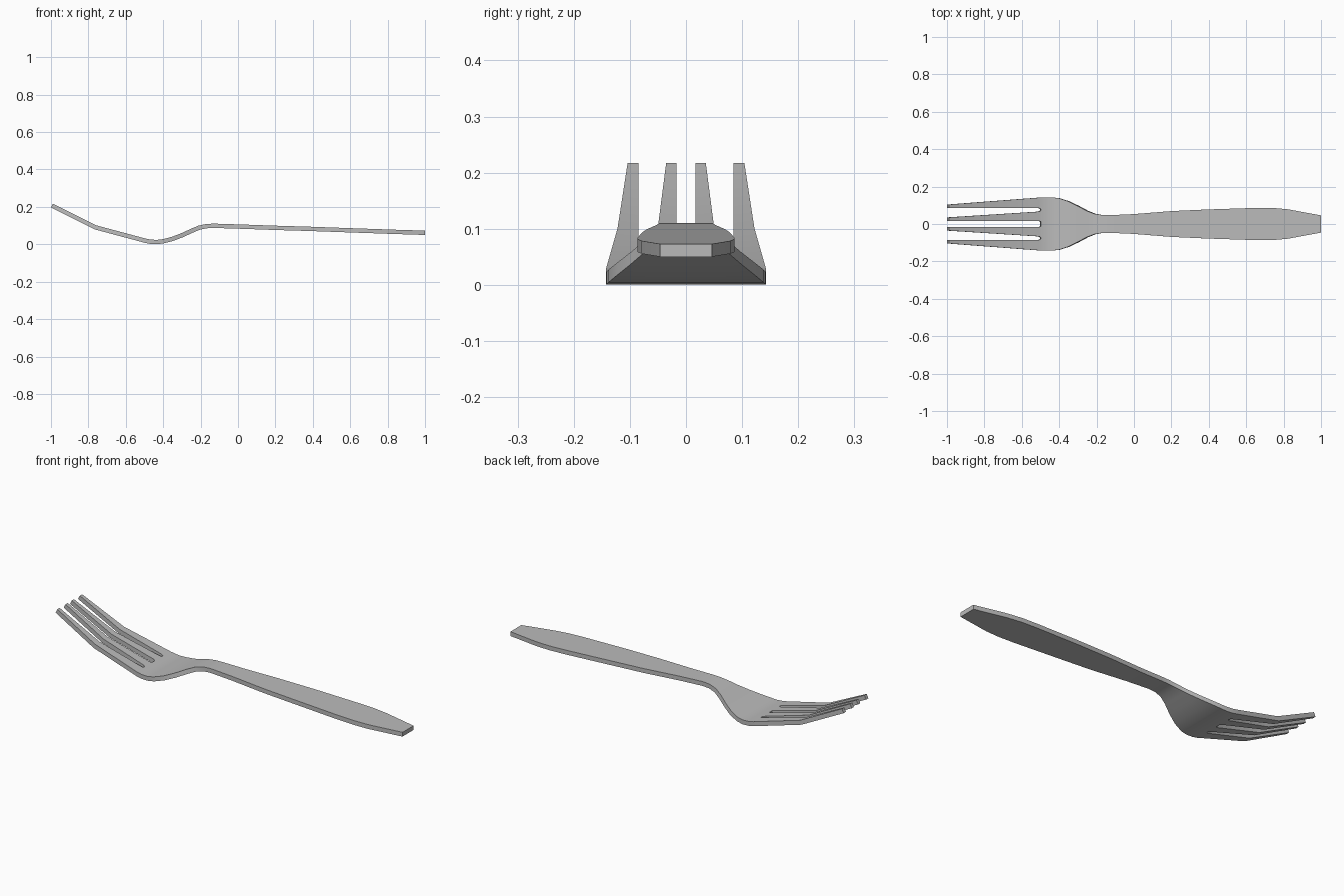
import bpy, bmesh

cube = bpy.data.objects.get("Cube")
if cube:
    bpy.data.objects.remove(cube)

THICKNESS = 0.023
SLOT_END = -0.5

# Stations from tine tips to handle end: x, mid height, half width
STATIONS = [
    (-0.995, 0.207, 0.104), (-0.76, 0.09, 0.122), (-0.51, 0.023, 0.141),
    (SLOT_END, 0.02, 0.142), (-0.47, 0.014, 0.143), (-0.435, 0.012, 0.142),
    (-0.4, 0.016, 0.138), (-0.35, 0.029, 0.122), (-0.3, 0.048, 0.098),
    (-0.25, 0.071, 0.071), (-0.21, 0.088, 0.055), (-0.17, 0.097, 0.048),
    (-0.13, 0.099, 0.047), (0, 0.095, 0.053), (0.2, 0.088, 0.069),
    (0.4, 0.082, 0.078), (0.65, 0.073, 0.086), (0.74, 0.07, 0.086),
    (0.82, 0.067, 0.079), (1, 0.0615, 0.046),
]


def row_widths(x, half):
    """Positive y edges of the inner tine, slot and outer tine."""
    if x > SLOT_END:
        return [half * f for f in (0.1, 0.5, 0.57, 1)]
    t = (x + 1) / 0.5
    inset = 0.005 if x == SLOT_END else 0
    return [0.017 - inset, 0.035 + 0.032 * t + inset, 0.085 - inset, half]


# Mid surface: a strip of rows with the slots left open
bm = bmesh.new()
rows = []
for x, z, half in STATIONS:
    edge = row_widths(x, half)
    ys = [-y for y in reversed(edge)] + edge
    rows.append([bm.verts.new((x, y, z)) for y in ys])
for a, b in zip(rows, rows[1:]):
    for i in range(len(a) - 1):
        is_slot = i % 2 == 1 and b[0].co.x <= SLOT_END + 0.001
        if not is_slot:
            bm.faces.new((a[i], b[i], b[i + 1], a[i + 1]))
for v in [v for v in bm.verts if not v.link_faces]:
    bm.verts.remove(v)
mesh = bpy.data.meshes.new("fork")
bm.to_mesh(mesh)
bm.free()
fork = bpy.data.objects.new("fork", mesh)
bpy.context.collection.objects.link(fork)

# Even sheet thickness
solid = fork.modifiers.new("thickness", "SOLIDIFY")
solid.thickness = THICKNESS
solid.offset = 0
solid.use_even_offset = True

# Grey plastic
grey = bpy.data.materials.new("plain grey")
grey.use_nodes = True
colour = (0.5, 0.5, 0.5, 1)
grey.diffuse_color = colour
grey.node_tree.nodes["Principled BSDF"].inputs["Base Color"].default_value = colour
mesh.materials.append(grey)

# Bake the thickness, then shade the gentle bends smooth
bpy.ops.object.select_all(action="DESELECT")
fork.select_set(True)
bpy.context.view_layer.objects.active = fork
bpy.ops.object.modifier_apply(modifier=solid.name)
bpy.ops.object.shade_smooth_by_angle(angle=0.52)
